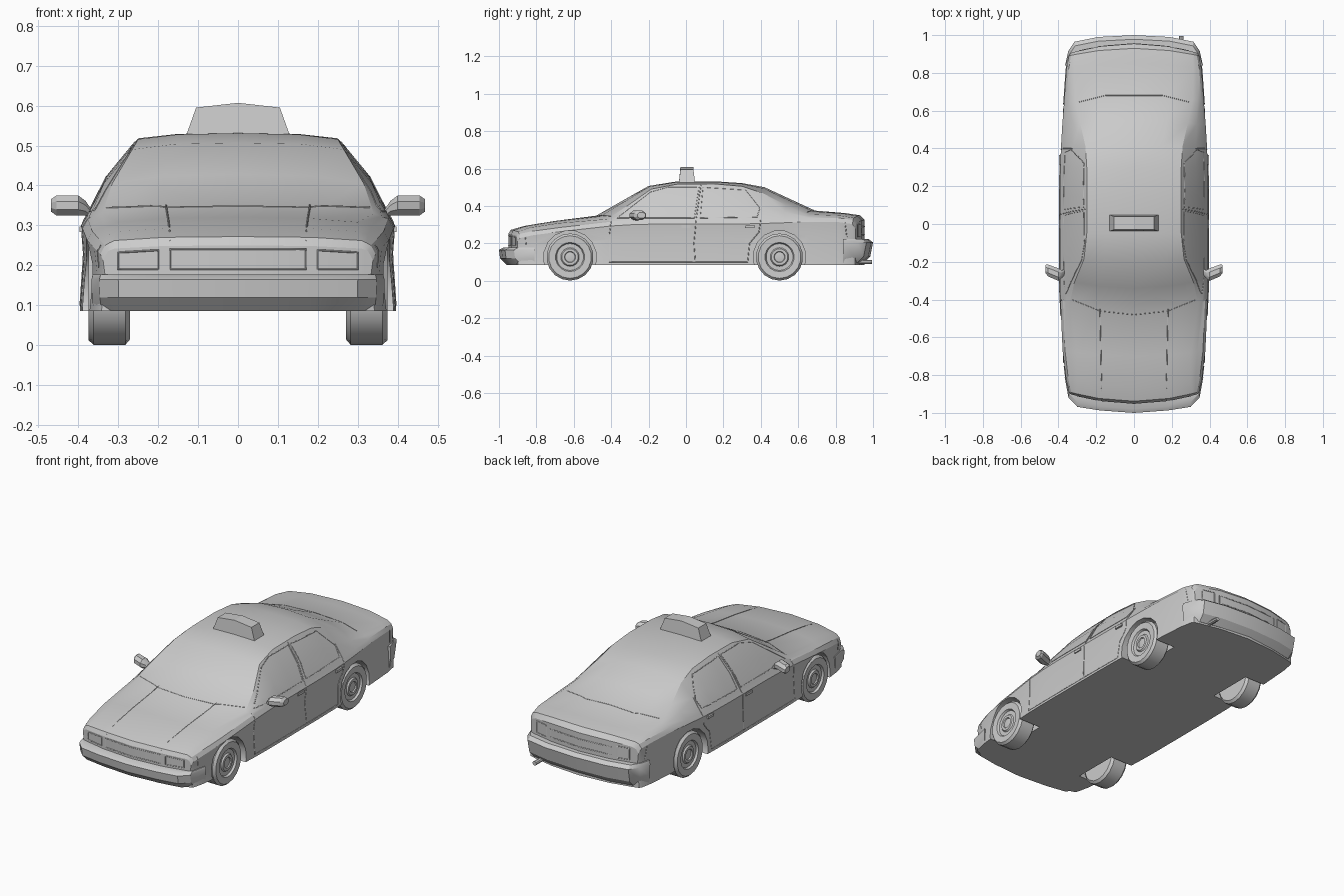
import bpy, bmesh
from math import sin, cos, pi, radians
from mathutils import Vector
from mathutils.bvhtree import BVHTree

if "Cube" in bpy.data.objects:
    bpy.data.objects.remove(bpy.data.objects["Cube"])


def loft(name, rings, caps=None, smooth=30):
    """Skin closed rings of equal length; caps = face index lists for each end."""
    bm = bmesh.new()
    vs = [[bm.verts.new(p) for p in r] for r in rings]
    n = len(rings[0])
    for a, b in zip(vs, vs[1:]):
        for i in range(n):
            j = (i + 1) % n
            bm.faces.new((a[i], a[j], b[j], b[i]))
    for r in (vs[0], vs[-1]):
        for f in caps or [range(n)]:
            bm.faces.new([r[i] for i in f])
    bmesh.ops.recalc_face_normals(bm, faces=bm.faces)
    me = bpy.data.meshes.new(name)
    bm.to_mesh(me)
    bm.free()
    ob = bpy.data.objects.new(name, me)
    bpy.context.collection.objects.link(ob)
    if smooth:
        shade(ob, smooth)
    return ob


def activate(ob):
    bpy.ops.object.select_all(action='DESELECT')
    ob.select_set(True)
    bpy.context.view_layer.objects.active = ob


def shade(ob, angle):
    activate(ob)
    bpy.ops.object.shade_smooth_by_angle(angle=radians(angle))


def circle_x(x, y, z, ry, rz, n, turn=0.5):
    return [(x, y + ry * cos(2 * pi * (i + turn) / n), z + rz * sin(2 * pi * (i + turn) / n))
            for i in range(n)]


# Body and cabin: y, bow, half width, belt z, roof edge x, roof edge z, centre z
STATIONS = [
    (-.95, .05, .338, .235, .31, .242, .25),
    (-.938, .05, .345, .25, .31, .262, .272),
    (-.86, .04, .360, .265, .30, .285, .294),
    (-.70, .03, .378, .285, .30, .308, .320),
    (-.48, .08, .390, .315, .34, .330, .348),
    (-.34, .05, .392, .322, .315, .405, .428),
    (-.20, .03, .392, .325, .265, .490, .507),
    (-.05, .00, .392, .325, .250, .516, .531),
    (.15, .00, .392, .325, .250, .518, .532),
    (.30, .00, .390, .326, .250, .505, .522),
    (.42, -.02, .387, .328, .257, .468, .500),
    (.55, -.03, .380, .332, .285, .405, .440),
    (.69, -.04, .370, .337, .312, .355, .375),
    (.85, -.03, .358, .335, .315, .348, .362),
    (.93, -.04, .345, .325, .31, .336, .350),
    (.955, -.05, .336, .300, .30, .312, .325),
]


def body_ring(y, bow, w, zb, xr, zr, zt):
    base = .085
    h = max(zr - zb, 0)
    half = [(0, zt), (.6 * xr, zr + .8 * (zt - zr)), (xr, zr),
            (.5 * (xr + .965 * w) + .08 * h, .5 * (zr + zb)),
            (.965 * w, zb), (w, zb - .022), (.985 * w, base + .6 * (zb - base)),
            (w + .004, base), (xr, base), (.6 * xr, base), (0, base)]
    half += [(-x, z) for x, z in half[9:0:-1]]
    return [(x, y + bow * (x / w) ** 2, z) for x, z in half]


side_cap = list(range(2, 9))
caps = [[0, 1, 9, 10], [1, 2, 8, 9], side_cap]
caps += [[(20 - i) % 20 for i in f] for f in caps]
body = loft("car_body", [body_ring(*s) for s in STATIONS], caps, smooth=0)

# Wheel arches cut out of the body
AXLES = (-.62, .5)
for y in AXLES:
    for s in (-1, 1):
        cut = loft("arch_cutter", [circle_x(s * x, y, .127, .141, .141, 16) for x in (.25, .5)], smooth=0)
        cut.hide_render = True
        activate(body)
        mod = body.modifiers.new("arch", 'BOOLEAN')
        mod.object, mod.operation, mod.solver = cut, 'DIFFERENCE', 'EXACT'
        bpy.ops.object.modifier_apply(modifier=mod.name)
        bpy.data.objects.remove(cut)
shade(body, 25)

# Wheels turned from one profile: x, radius
TYRE = [(.27, .06), (.27, .112), (.282, .126), (.362, .126), (.375, .114), (.373, .078),
        (.362, .072), (.362, .05), (.370, .044), (.370, .03), (.364, .027), (.366, .012)]
for y, place in zip(AXLES, ("front", "rear")):
    for s, hand in ((-1, "left"), (1, "right")):
        loft(f"{place}_{hand}_wheel", [circle_x(s * x, y, .127, r, r, 18) for x, r in TYRE], smooth=25)


# Bumpers: plan outline stacked at several heights with an inset
def bumper(name, outline, levels, sign):
    rings = []
    for z, d in levels:
        half = [(x * (1 - .4 * d), y - sign * d * (i < 4)) for i, (x, y) in enumerate(outline)]
        half.append((.25, sign * .83))
        rings.append([(x, y, z) for x, y in half] + [(-x, y, z) for x, y in half[:0:-1]])
    loft(name, rings)


bumper("front_bumper", [(0, -1), (.18, -.987), (.30, -.968), (.347, -.92), (.367, -.81)],
       [(.085, .04), (.12, .006), (.165, 0), (.177, .022)], -1)
bumper("rear_bumper", [(0, 1), (.19, .99), (.315, .965), (.348, .915), (.365, .84)],
       [(.095, .05), (.13, .015), (.205, 0), (.222, .022)], 1)

# Roof sign with a peaked top
rings = []
for y in (0, 1):
    b, t = (-.038, -.03) if y == 0 else (.048, .04)
    rings.append([(-.13, b, .525), (.13, b, .525), (.105, t, .595), (0, t, .607), (-.105, t, .595)])
loft("roof_sign", rings, smooth=0)

# Door mirrors: x, y, z, depth, height
MIRROR = [(.36, -.25, .322, .014, .009), (.382, -.265, .343, .022, .02), (.40, -.268, .35, .036, .027),
          (.455, -.246, .35, .034, .027), (.468, -.238, .35, .024, .017)]
for s in (-1, 1):
    loft("door_mirror", [circle_x(s * x, y, z, ry, rz, 8) for x, y, z, ry, rz in MIRROR], smooth=25)

# Exhaust pipe
loft("exhaust_pipe", [[(.25 + .013 * cos(i * pi / 4), y, .1 + .011 * sin(i * pi / 4)) for i in range(8)]
                      for y in (.84, .995)])

# Trim lines projected on to the body
bm = bmesh.new()
bm.from_mesh(body.data)
tree = BVHTree.FromBMesh(bm)
bm.free()


def trace(name, pts, view, closed=False, r=.0022):
    """view: 'x' or '-x' take (y, z); 'y' or '-y' take (x, z); 'z' takes (x, y)."""
    axis = "xyz".index(view[-1])
    sign = -1 if view[0] == '-' else 1
    ray = Vector((0, 0, 0))
    ray[axis] = -sign
    pts = pts + pts[:1] if closed else pts
    path = []
    for a, b in zip(pts, pts[1:]):
        for k in range(9):
            uv = [a[i] + (b[i] - a[i]) * k / 8 for i in (0, 1)]
            uv.insert(axis, 2 * sign)
            hit = tree.ray_cast(Vector(uv), ray)[0]
            if hit:
                path.append(hit)
    cu = bpy.data.curves.new(name, 'CURVE')
    cu.dimensions, cu.bevel_depth, cu.bevel_resolution = '3D', r, 0
    sp = cu.splines.new('POLY')
    sp.points.add(len(path) - 1)
    for p, q in zip(sp.points, path):
        p.co = (*q, 1)
    bpy.context.collection.objects.link(bpy.data.objects.new(name, cu))


FRONT_WINDOW = [(-.37, .335), (.045, .335), (.07, .5), (-.1, .5), (-.19, .475)]
REAR_WINDOW = [(.075, .335), (.38, .34), (.395, .39), (.32, .485), (.09, .5)]
for v in ('x', '-x'):
    trace("front_door_window", FRONT_WINDOW, v, True)
    trace("rear_door_window", REAR_WINDOW, v, True)
    trace("front_door_seam", [(-.4, .32), (-.41, .25), (-.41, .1), (.05, .1), (.043, .2), (.055, .33), (.08, .51)], v)
    trace("rear_door_seam", [(.05, .1), (.33, .1), (.34, .2), (.39, .26), (.4, .33), (.4, .4)], v)
    trace("headlight_edge", [(-.86, .25), (-.855, .195)], v)
    trace("taillight_edge", [(.85, .31), (.86, .235)], v)
for s in (-1, 1):
    trace("hood_seam", [(s * .17, -.93), (s * .18, -.45)], 'z')
    trace("headlight", [(s * .2, .19), (s * .3, .19), (s * .3, .232), (s * .2, .238)], '-y', True)
    trace("taillight", [(s * .22, .235), (s * .29, .235), (s * .29, .30), (s * .22, .30)], 'y', True)
trace("windscreen_base", [(-.33, -.4), (-.18, -.46), (0, -.48), (.18, -.46), (.33, -.4)], 'z')
trace("rear_window_base", [(-.29, .645), (-.15, .68), (.15, .68), (.29, .645)], 'z')
trace("grille", [(-.17, .19), (.17, .19), (.17, .24), (-.17, .24)], '-y', True)
trace("plate_recess", [(-.19, .245), (.19, .245), (.19, .29), (-.19, .29)], 'y', True)

# Door handles
for y in (.0, .34):
    for s in (-1, 1):
        bpy.ops.mesh.primitive_cube_add(size=1, location=(s * .39, y, .29))
        ob = bpy.context.object
        ob.name = "door_handle"
        ob.scale = (.014, .05, .014)
